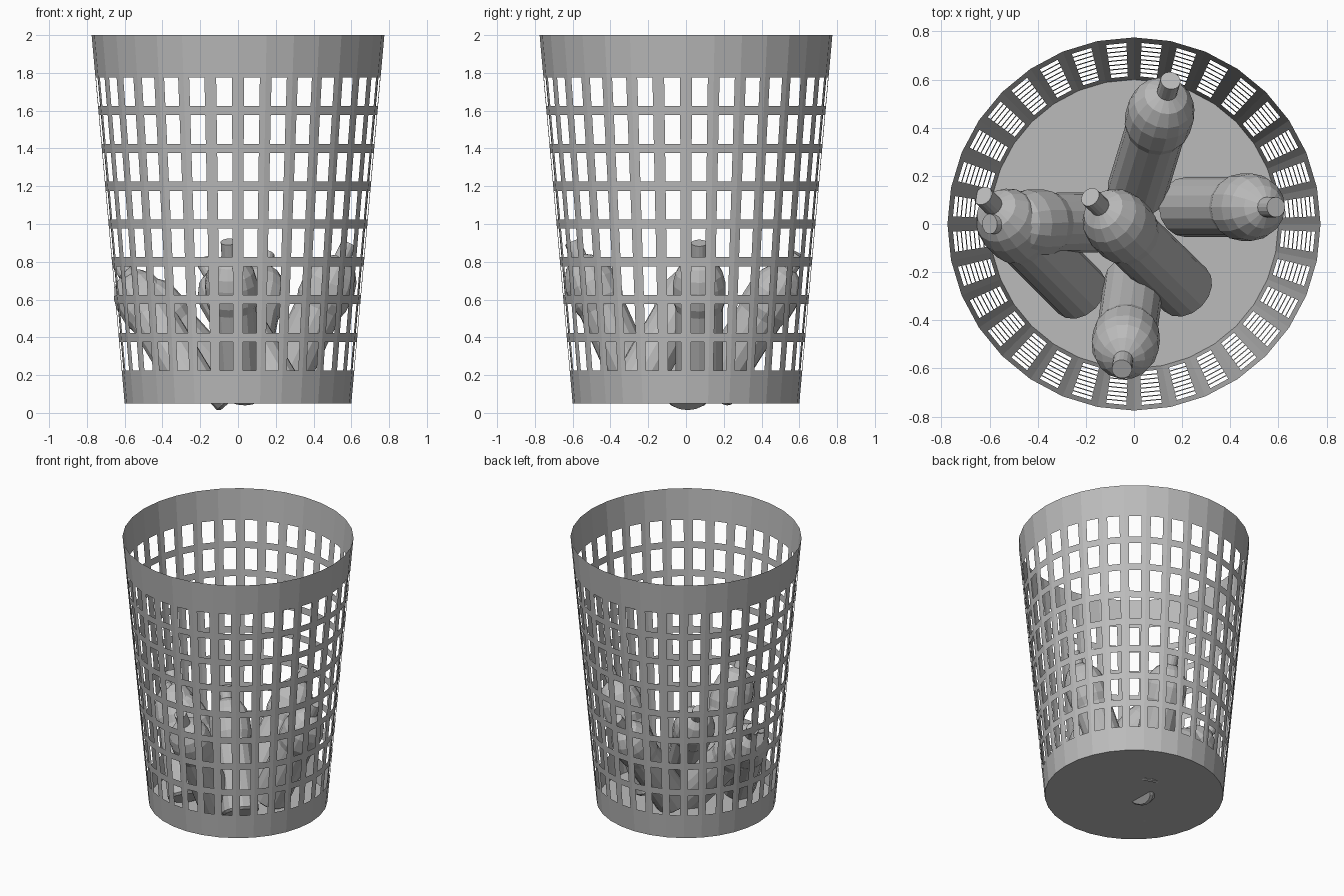
import bpy
import bmesh
import math
from mathutils import Vector

cube = bpy.data.objects.get("Cube")
if cube:
    bpy.data.objects.remove(cube, do_unlink=True)

grey = bpy.data.materials.new("plain_grey")
grey.use_nodes = True
colour = (0.5, 0.5, 0.5, 1)
grey.diffuse_color = colour
grey.node_tree.nodes["Principled BSDF"].inputs["Base Color"].default_value = colour

SIDES = 32
Z_LOW, Z_HIGH = 0.05, 2.0
R_LOW, R_HIGH = 0.6, 0.775


def finish(name, bm):
    bmesh.ops.remove_doubles(bm, verts=bm.verts, dist=0.0001)
    bmesh.ops.recalc_face_normals(bm, faces=bm.faces)
    mesh = bpy.data.meshes.new(name)
    bm.to_mesh(mesh)
    bm.free()
    mesh.materials.append(grey)
    obj = bpy.data.objects.new(name, mesh)
    bpy.context.collection.objects.link(obj)
    return obj


def corner(i, z):
    r = R_LOW + (R_HIGH - R_LOW) * (z - Z_LOW) / (Z_HIGH - Z_LOW)
    a = math.tau * i / SIDES
    return Vector((r * math.cos(a), r * math.sin(a), z))


# Basket wall: flat panels with a column of rectangular openings in each
levels = [Z_LOW]
for row in range(8):
    middle = 0.3 + 0.2 * row
    levels += [middle - 0.076, middle + 0.076]
levels.append(Z_HIGH)
splits = [0, 0.215, 0.785, 1]

bm = bmesh.new()
for i in range(SIDES):
    grid = [[bm.verts.new(corner(i, z).lerp(corner(i + 1, z), s)) for s in splits]
            for z in levels]
    for j in range(len(levels) - 1):
        for k in range(3):
            if k == 1 and j % 2 == 1:
                continue
            bm.faces.new((grid[j][k], grid[j][k + 1],
                          grid[j + 1][k + 1], grid[j + 1][k]))
finish("basket_wall", bm)

# Basket floor
bm = bmesh.new()
bm.faces.new([bm.verts.new(corner(i, Z_LOW)) for i in range(SIDES)])
finish("basket_floor", bm)

# Bottles: one turned profile (radius, height), leaning from base to mouth
profile = [(0.11, 0), (0.125, 0.015), (0.125, 0.5), (0.14, 0.55), (0.14, 0.65),
           (0.125, 0.71), (0.09, 0.765), (0.042, 0.795), (0.042, 0.885)]


def bottle(name, base, mouth, sides=16):
    bm = bmesh.new()
    rings = [[bm.verts.new((r * math.cos(math.tau * i / sides),
                            r * math.sin(math.tau * i / sides), z))
              for i in range(sides)] for r, z in profile]
    for low, high in zip(rings, rings[1:]):
        for i in range(sides):
            n = (i + 1) % sides
            bm.faces.new((low[i], low[n], high[n], high[i]))
    bm.faces.new(rings[0][::-1])
    bm.faces.new(rings[-1])
    obj = finish(name, bm)
    lean = Vector(mouth) - Vector(base)
    obj.rotation_euler = lean.to_track_quat("Z", "Y").to_euler()
    obj.location = base


bottle("back_bottle", (0.01, 0.13, 0.1), (0.15, 0.59, 0.83))
bottle("left_bottle", (0.21, 0.07, 0.1), (0.59, 0.07, 0.9))
bottle("front_bottle", (0, -0.24, 0.1), (-0.05, -0.6, 0.9))
bottle("right_upper_bottle", (-0.22, -0.29, 0.12), (-0.62, 0.11, 0.78))
bottle("middle_bottle", (0.22, -0.28, 0.12), (-0.18, 0.11, 0.8))
bottle("right_lower_bottle", (-0.01, 0.01, 0.088), (-0.61, 0, 0.76))
